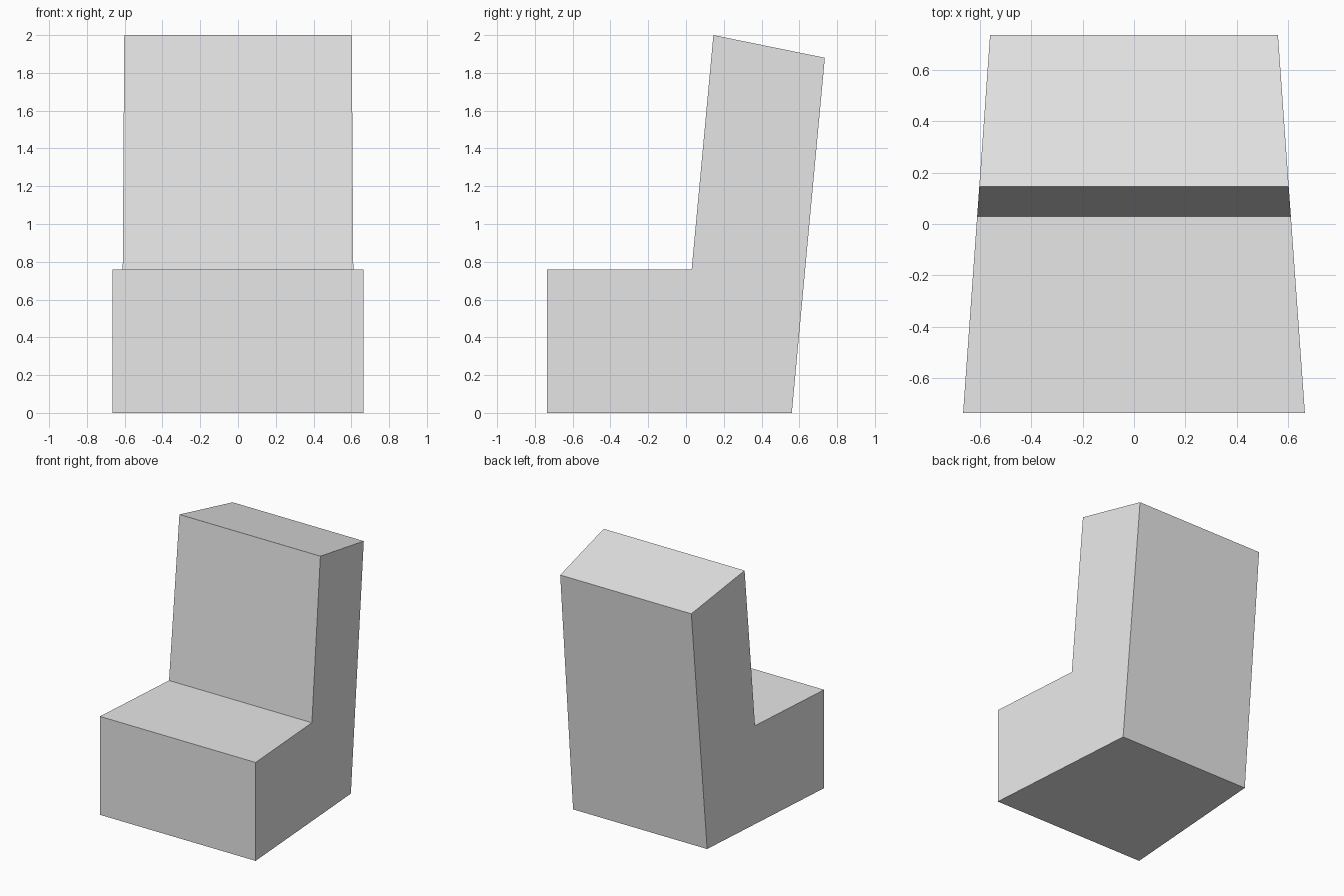
import bpy
import bmesh

cube = bpy.data.objects.get("Cube")
if cube:
    bpy.data.objects.remove(cube, do_unlink=True)

# Single plain grey material
GREY = (0.8, 0.8, 0.8, 1.0)
grey = bpy.data.materials.new("light grey")
grey.use_nodes = True
grey.diffuse_color = GREY
grey.node_tree.nodes["Principled BSDF"].inputs["Base Color"].default_value = GREY

# Side profile of the seat block and leaning backrest (y, z)
PROFILE = [(-0.735, 0), (0.56, 0), (0.735, 1.88), (0.145, 2),
           (0.03, 0.76), (-0.735, 0.76)]


def half_width(y):
    """Half width, tapering evenly from front to back."""
    return 0.6125 - 0.0714 * y


# Sweep the profile across the width
bm = bmesh.new()
left, right = ([bm.verts.new((side * half_width(y), y, z)) for y, z in PROFILE]
               for side in (1, -1))
bm.faces.new(left)
bm.faces.new(right[::-1])
for i in range(len(PROFILE)):
    j = (i + 1) % len(PROFILE)
    bm.faces.new((left[i], right[i], right[j], left[j]))
bmesh.ops.recalc_face_normals(bm, faces=bm.faces)

mesh = bpy.data.meshes.new("chair")
bm.to_mesh(mesh)
bm.free()
mesh.materials.append(grey)
bpy.context.collection.objects.link(bpy.data.objects.new("chair", mesh))
